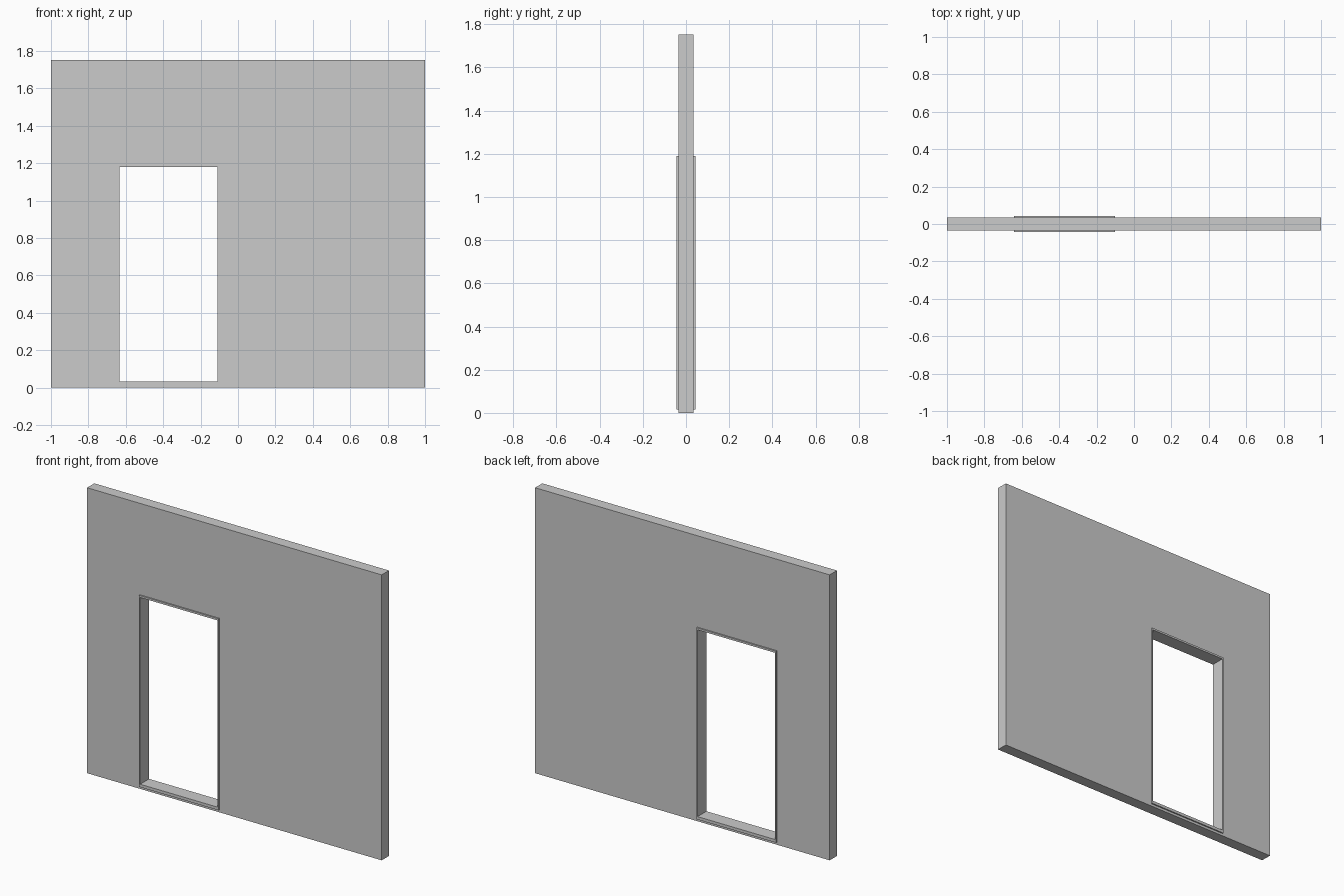
import bpy, bmesh

if "Cube" in bpy.data.objects:
    bpy.data.objects.remove(bpy.data.objects["Cube"])


def rect_ring(name, outer, inner, half_depth):
    """Rectangular slab with a rectangular opening; rects are (x0, x1, z0, z1)."""
    def corners(r):
        x0, x1, z0, z1 = r
        return [(x0, z0), (x1, z0), (x1, z1), (x0, z1)]

    bm = bmesh.new()
    o = [bm.verts.new((x, -half_depth, z)) for x, z in corners(outer)]
    i = [bm.verts.new((x, -half_depth, z)) for x, z in corners(inner)]
    for a in range(4):
        b = (a + 1) % 4
        bm.faces.new((o[a], o[b], i[b], i[a]))
    # Extrude the front face ring through to the back
    ext = bmesh.ops.extrude_face_region(bm, geom=bm.faces[:], use_keep_orig=True)
    moved = [g for g in ext["geom"] if isinstance(g, bmesh.types.BMVert)]
    bmesh.ops.translate(bm, verts=moved, vec=(0, 2 * half_depth, 0))
    bmesh.ops.recalc_face_normals(bm, faces=bm.faces[:])
    mesh = bpy.data.meshes.new(name)
    bm.to_mesh(mesh)
    bm.free()
    obj = bpy.data.objects.new(name, mesh)
    bpy.context.collection.objects.link(obj)
    return obj


opening = (-0.641, -0.102, 0.015, 1.191)
clear = (-0.634, -0.109, 0.033, 1.179)

# Wall panel with the doorway cut out
rect_ring("wall", (-1, 1, 0, 1.752), opening, 0.035)

# Door frame lining the opening, slightly proud of both wall faces
rect_ring("door_frame", opening, clear, 0.043)
